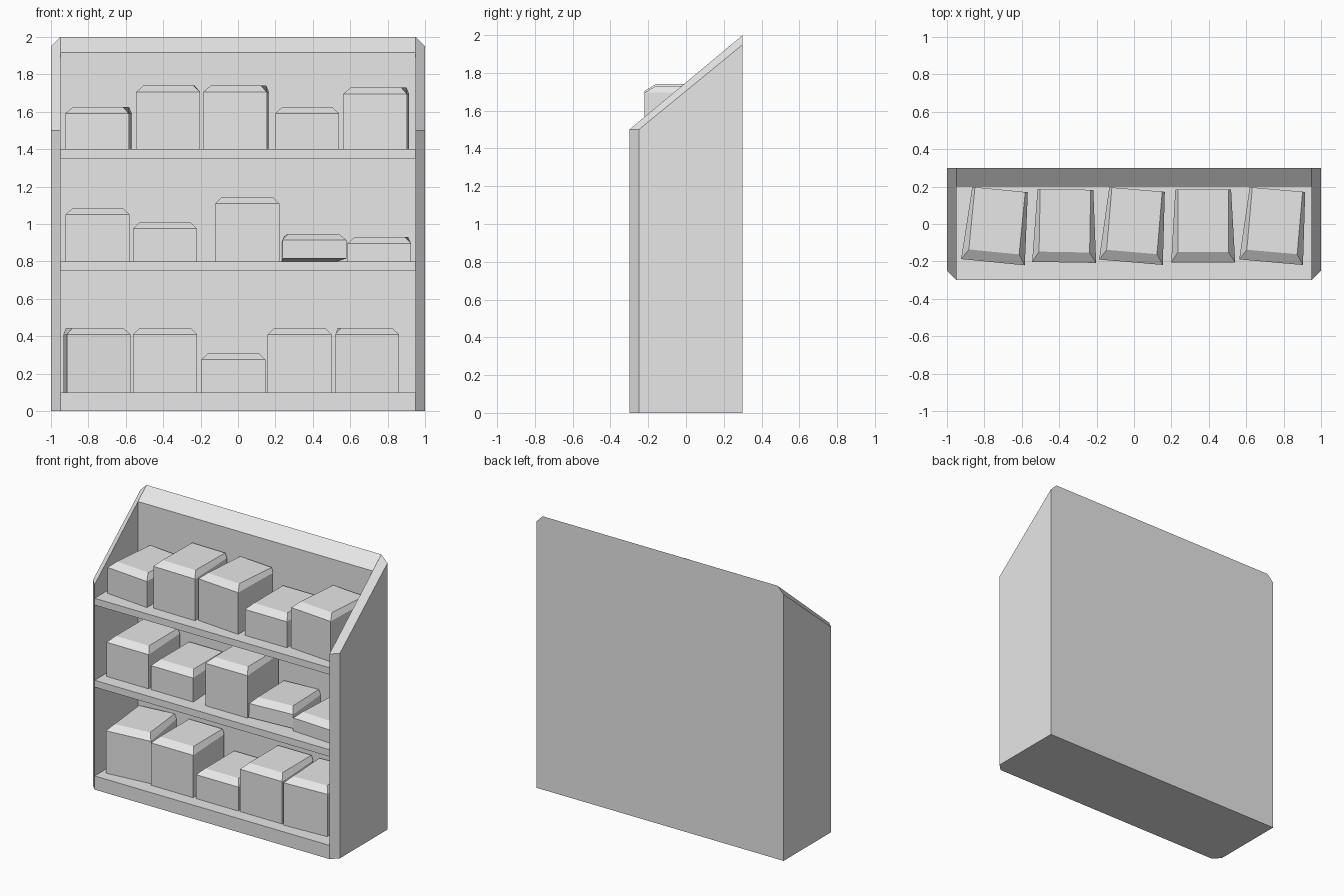
import bpy, bmesh
from math import radians

cube = bpy.data.objects.get("Cube")
if cube:
    bpy.data.objects.remove(cube, do_unlink=True)

grey = bpy.data.materials.new("plain_grey")
grey.use_nodes = True
grey.diffuse_color = (0.8, 0.8, 0.8, 1)
grey.node_tree.nodes["Principled BSDF"].inputs["Base Color"].default_value = (0.8, 0.8, 0.8, 1)


def loft(name, loops):
    """Join a stack of matching closed loops into a capped solid."""
    bm = bmesh.new()
    rings = [[bm.verts.new(p) for p in loop] for loop in loops]
    n = len(rings[0])
    for a, b in zip(rings, rings[1:]):
        for i in range(n):
            j = (i + 1) % n
            bm.faces.new((a[i], a[j], b[j], b[i]))
    bm.faces.new(rings[0])
    bm.faces.new(rings[-1])
    bmesh.ops.recalc_face_normals(bm, faces=bm.faces)
    mesh = bpy.data.meshes.new(name)
    bm.to_mesh(mesh)
    bm.free()
    mesh.materials.append(grey)
    obj = bpy.data.objects.new(name, mesh)
    bpy.context.collection.objects.link(obj)
    return obj


def span(name, profile, half=0.95):
    """Extrude a (y, z) profile across the width of the case."""
    return loft(name, [[(x, y, z) for y, z in profile] for x in (-half, half)])


# Case: side walls whose outer front and top edges are chamfered
INNER = [(-0.3, 0), (0.3, 0), (0.3, 2), (-0.3, 1.5)]
OUTER = [(-0.25, 0), (0.3, 0), (0.3, 1.95), (-0.25, 1.5)]
for side, s in (("left", 1), ("right", -1)):
    loft(side + "_wall", [[(s * 0.95, y, z) for y, z in INNER],
                          [(s, y, z) for y, z in OUTER]])

# Back panel with sloping top, and the shelves
span("back_panel", [(0.2, 0), (0.3, 0), (0.3, 2), (0.2, 1.917)])
for name, low, high in (("bottom_shelf", 0, 0.1), ("middle_shelf", 0.75, 0.8), ("top_shelf", 1.35, 1.4)):
    span(name, [(-0.3, low), (0.2, low), (0.2, high), (-0.3, high)])


# Goods: boxes narrowing to the back, with chamfered front and side top edges
def box(name, x, z, height, turn, tilt=0):
    d = 0.195
    base = [(-0.171, -d), (0.171, -d), (0.149, d), (-0.149, d)]
    top = [(-0.135, -d + 0.055), (0.135, -d + 0.055), (0.135, d), (-0.135, d)]
    obj = loft(name, [[(u, v, 0) for u, v in base],
                      [(u, v, height - 0.035) for u, v in base],
                      [(u, v, height) for u, v in top]])
    obj.location = (x, -0.01, z)
    obj.rotation_euler = (radians(tilt), 0, radians(turn))


# Each entry: x, height, turn
ROWS = {
    "bottom": (0.1, [(-0.765, 0.345, 6), (-0.39, 0.345, 0), (-0.025, 0.21, 0),
                     (0.33, 0.345, 0), (0.68, 0.345, 3)]),
    "middle": (0.8, [(-0.75, 0.285, 0), (-0.39, 0.21, 0), (0.05, 0.345, 0),
                     (0.395, 0.135, 4), (0.765, 0.13, -3)]),
    "top": (1.4, [(-0.735, 0.225, -5.6), (-0.37, 0.34, -1), (0, 0.34, -4.8),
                  (0.37, 0.225, 0), (0.75, 0.33, -5)]),
}
for row, (z, goods) in ROWS.items():
    for i, (x, height, turn) in enumerate(goods, 1):
        # One box leans back slightly
        leaning = row == "middle" and i == 4
        box(f"{row}_box_{i}", x, z + 0.0075 * leaning, height, turn, -2.2 * leaning)
